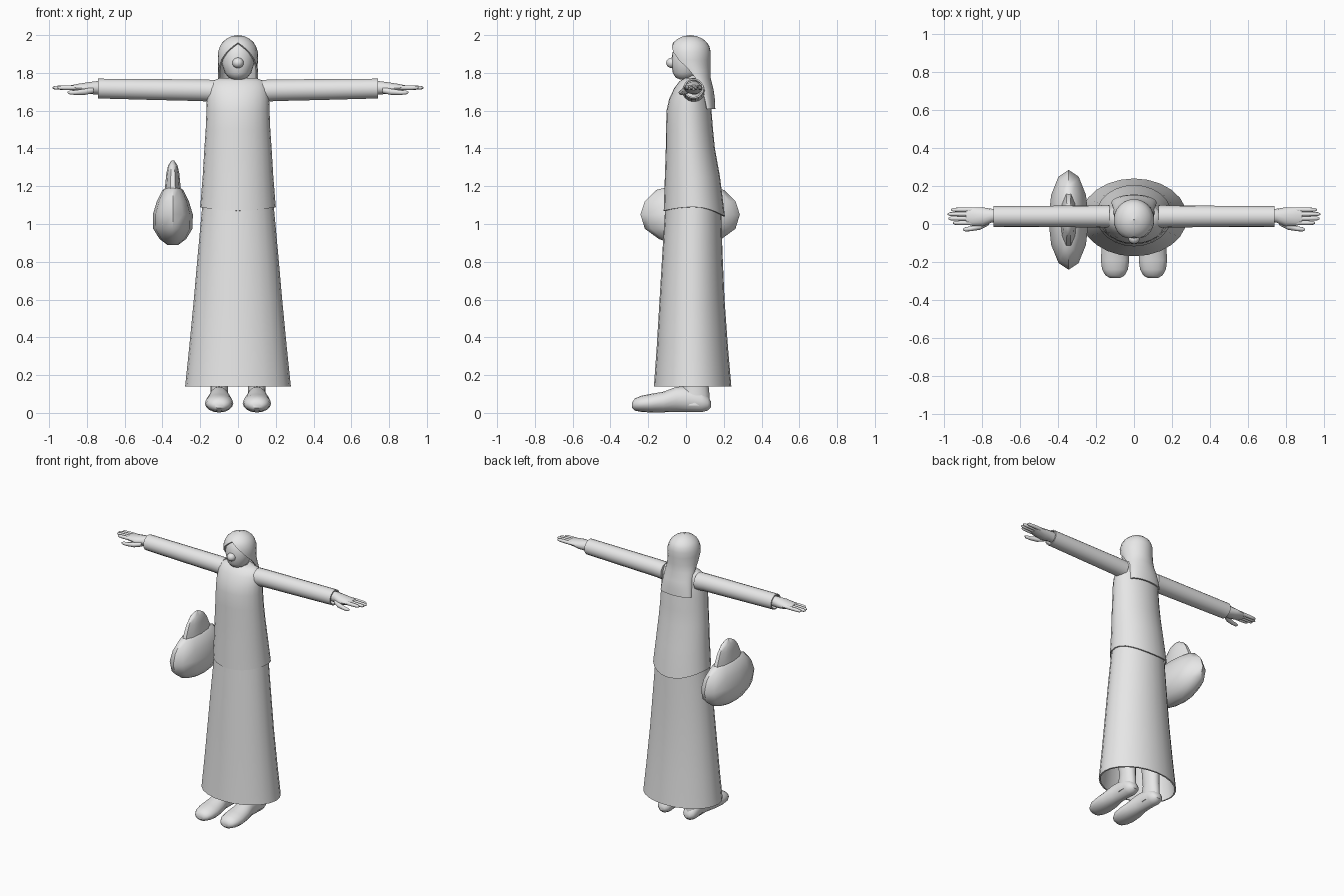
import bpy, bmesh, math

grey = bpy.data.materials.new("plain grey")
grey.diffuse_color = (0.8, 0.8, 0.8, 1)


def finish(name, bm, thick=0.0, angle=40):
    """Turn a bmesh into a shaded object, optionally with cloth thickness."""
    bmesh.ops.recalc_face_normals(bm, faces=bm.faces)
    me = bpy.data.meshes.new(name)
    bm.to_mesh(me)
    bm.free()
    me.materials.append(grey)
    ob = bpy.data.objects.new(name, me)
    bpy.context.collection.objects.link(ob)
    bpy.ops.object.select_all(action='DESELECT')
    ob.select_set(True)
    bpy.context.view_layer.objects.active = ob
    if thick:
        mod = ob.modifiers.new("thickness", 'SOLIDIFY')
        mod.thickness = thick
        mod.offset = -1
        bpy.ops.object.modifier_apply(modifier=mod.name)
    bpy.ops.object.shade_smooth_by_angle(angle=math.radians(angle))
    return ob


def loft(name, rings, axis='z', n=20, caps=(True, True), thick=0.0, angle=40, shift=None):
    """Elliptical rings (t, a0, a1, b0, b1) joined along an axis."""
    bm = bmesh.new()
    rows = []
    for i, (t, a0, a1, b0, b1) in enumerate(rings):
        row = []
        for k in range(n):
            ang = 2 * math.pi * k / n
            a = (a0 + a1) / 2 + (a1 - a0) / 2 * math.cos(ang)
            b = (b0 + b1) / 2 + (b1 - b0) / 2 * math.sin(ang)
            d = t + (shift(ang) if shift and i == 0 else 0)
            co = {'z': (a, b, d), 'x': (d, a, b), 'y': (a, d, b)}[axis]
            row.append(bm.verts.new(co))
        rows.append(row)
    for r, q in zip(rows, rows[1:]):
        for k in range(n):
            bm.faces.new((r[k], r[(k + 1) % n], q[(k + 1) % n], q[k]))
    for row, cap in ((rows[0], caps[0]), (rows[-1], caps[1])):
        if cap:
            bm.faces.new(row)
    return finish(name, bm, thick, angle)


def ball(name, loc, size, seg=20):
    bm = bmesh.new()
    bmesh.ops.create_uvsphere(bm, u_segments=seg, v_segments=seg // 2 + 2, radius=1)
    for v in bm.verts:
        v.co = [c + s * p for c, s, p in zip(loc, size, v.co)]
    return finish(name, bm)


# Long skirt, open at the hem
loft("skirt", [(z, -w, w, f, b) for z, w, f, b in (
    (0.14, 0.28, -0.17, 0.24), (0.35, 0.258, -0.155, 0.222), (0.6, 0.234, -0.14, 0.204),
    (0.85, 0.212, -0.125, 0.193), (1.12, 0.187, -0.108, 0.185))],
     n=24, caps=(False, True), thick=0.01)

# Tunic with a hem that dips at the front and back
loft("tunic", [(z, -w, w, f, b) for z, w, f, b in (
    (1.08, 0.2, -0.118, 0.206), (1.25, 0.187, -0.112, 0.18), (1.4, 0.178, -0.107, 0.153),
    (1.5, 0.171, -0.106, 0.143), (1.6, 0.167, -0.103, 0.135), (1.66, 0.165, -0.09, 0.127),
    (1.72, 0.159, -0.062, 0.113), (1.755, 0.14, -0.035, 0.098), (1.772, 0.1, -0.01, 0.085))],
     n=24, caps=(False, True), thick=0.008,
     shift=lambda a: 0.01 - math.sin(a) ** 2 * (0.05 if math.sin(a) > 0 else 0.02))

# Neck and face
loft("neck", [(1.74, -0.05, 0.05, -0.02, 0.08), (1.84, -0.05, 0.05, -0.02, 0.08)])
loft("face", [(z, -w, w, f, b) for z, w, f, b in (
    (1.765, 0.025, -0.03, 0.03), (1.775, 0.05, -0.055, 0.05), (1.8, 0.07, -0.07, 0.08),
    (1.85, 0.086, -0.078, 0.1), (1.9, 0.086, -0.074, 0.1), (1.94, 0.07, -0.06, 0.09),
    (1.965, 0.045, -0.035, 0.06))])
ball("nose", (0, -0.074, 1.853), (0.03, 0.031, 0.028), 16)

# Headscarf: arcs open at the front, closing over the crown, falling down the back
bm = bmesh.new()
rows = []
for z, yc, rx, ry, half in (
        (1.61, 0.11, 0.12, 0.045, 90), (1.66, 0.1, 0.115, 0.053, 90),
        (1.71, 0.085, 0.11, 0.061, 90), (1.77, 0.055, 0.107, 0.076, 92),
        (1.82, 0.03, 0.105, 0.1, 100), (1.87, 0.022, 0.107, 0.108, 125),
        (1.91, 0.022, 0.106, 0.109, 145), (1.94, 0.022, 0.096, 0.102, 163),
        (1.96, 0.022, 0.084, 0.09, 179.9), (1.98, 0.022, 0.062, 0.067, 179.9),
        (1.994, 0.022, 0.034, 0.036, 179.9), (2.0, 0.022, 0.002, 0.002, 179.9)):
    row = []
    for k in range(25):
        t = math.radians(half) * (k / 12 - 1)
        row.append(bm.verts.new((rx * math.sin(t), yc + ry * math.cos(t), z)))
    rows.append(row)
for r, q in zip(rows, rows[1:]):
    for k in range(24):
        bm.faces.new((r[k], r[k + 1], q[k + 1], q[k]))
bmesh.ops.remove_doubles(bm, verts=bm.verts, dist=0.0006)
finish("headscarf", bm, 0.01, 50)

for s, side in ((-1, "right"), (1, "left")):
    # Sleeve, open at the cuff
    loft(side + "_sleeve", [(s * x, 0.04 - r, 0.04 + r, z0, z1) for x, r, z0, z1 in (
        (0.13, 0.06, 1.645, 1.764), (0.2, 0.058, 1.65, 1.766),
        (0.45, 0.056, 1.656, 1.768), (0.74, 0.055, 1.664, 1.77))],
         axis='x', n=18, caps=(True, False), thick=0.008)
    # Palm, thumb and fingers
    loft(side + "_palm", [(s * x, *r) for x, *r in (
        (0.68, 0.01, 0.08, 1.685, 1.755), (0.75, 0.008, 0.08, 1.685, 1.757),
        (0.8, -0.012, 0.088, 1.688, 1.75), (0.85, -0.01, 0.088, 1.7, 1.742),
        (0.885, -0.002, 0.084, 1.71, 1.735))], axis='x', n=14)
    loft(side + "_thumb", [(s * x, y - r, y + r, z - r, z + r) for x, y, z, r in (
        (0.765, 0.01, 1.708, 0.016), (0.81, -0.013, 1.7, 0.017), (0.86, -0.025, 1.696, 0.013),
        (0.89, -0.028, 1.696, 0.011), (0.902, -0.028, 1.697, 0.004))], axis='x', n=10)
    for i, tip in enumerate((0.955, 0.978, 0.982, 0.965)):
        y = 0.006 + 0.023 * i
        loft(f"{side}_finger_{i + 1}", [(s * x, y - r, y + r, 1.721 - r, 1.721 + r * 1.1) for x, r in (
            (0.855, 0.012), (0.92, 0.0115), (tip - 0.012, 0.01), (tip, 0.004))], axis='x', n=10)
    # Leg and shoe
    c = s * 0.1
    loft(side + "_leg", [(z, c - w, c + w, f, b) for z, w, f, b in (
        (0.04, 0.05, -0.03, 0.125), (0.1, 0.046, -0.03, 0.124),
        (0.16, 0.046, -0.01, 0.118), (0.45, 0.06, -0.03, 0.11))], n=16)
    loft(side + "_shoe", [(y, c - w, c + w, z0, z1) for y, w, z0, z1 in (
        (-0.285, 0.025, 0.025, 0.055), (-0.272, 0.05, 0.012, 0.075), (-0.24, 0.068, 0.006, 0.09),
        (-0.19, 0.075, 0.002, 0.1), (-0.12, 0.07, 0.003, 0.112), (-0.05, 0.056, 0.006, 0.138),
        (0.02, 0.05, 0.004, 0.14), (0.08, 0.052, 0.004, 0.12), (0.115, 0.042, 0.012, 0.09),
        (0.132, 0.02, 0.03, 0.06))], axis='y', n=16)

# Faceted hand bag with a rounded handle flap
cx, cy = -0.345, 0.022
loft("bag", [(z, cx - w, cx + w, cy - d, cy + d) for z, w, d in (
    (0.89, 0.03, 0.07), (0.92, 0.07, 0.165), (0.975, 0.104, 0.24), (1.05, 0.106, 0.263),
    (1.12, 0.085, 0.24), (1.18, 0.055, 0.18), (1.2, 0.025, 0.1))], n=12, angle=50)
loft("bag_handle", [(z, cx - w, cx + w, cy - d, cy + d) for z, w, d in (
    (1.15, 0.047, 0.155), (1.21, 0.04, 0.135), (1.27, 0.034, 0.105),
    (1.31, 0.025, 0.07), (1.335, 0.008, 0.025))], n=10, angle=50)
